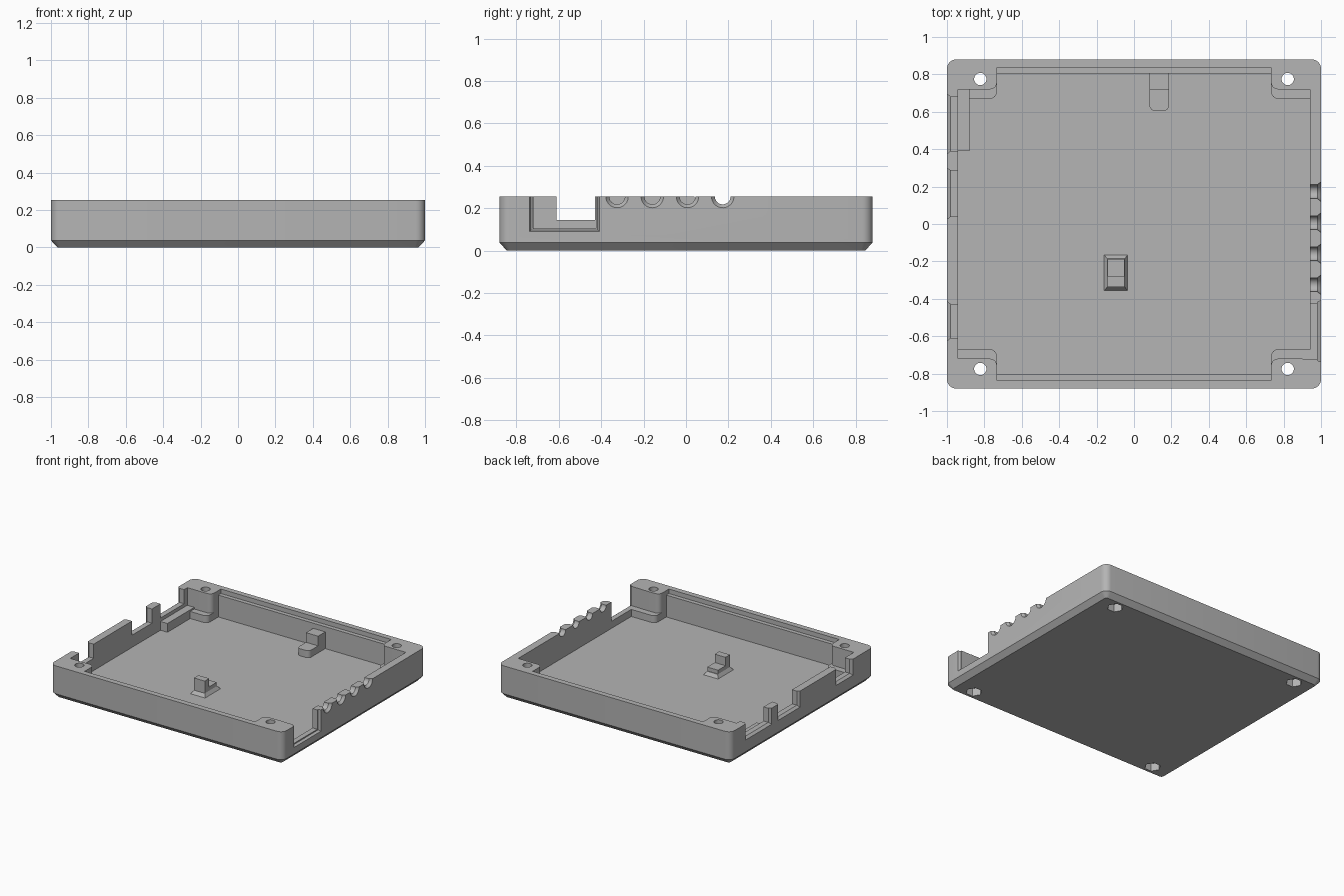
import bpy, bmesh
from math import sin, cos, pi

cube = bpy.data.objects.get("Cube")
if cube:
    bpy.data.objects.remove(cube, do_unlink=True)

GREY = (0.46, 0.46, 0.46, 1)
plastic = bpy.data.materials.new("grey plastic")
plastic.use_nodes = True
plastic.diffuse_color = GREY
plastic.node_tree.nodes["Principled BSDF"].inputs["Base Color"].default_value = GREY

TOP, FLOOR, SHELF, CLIP = 0.255, 0.05, 0.105, 0.17
HX, HY, WALL_X, WALL_Y = 1.0, 0.88, 0.94, 0.805


def loft(name, loops):
    """Closed solid through loops of equal point count."""
    bm = bmesh.new()
    rings = [[bm.verts.new(p) for p in loop] for loop in loops]
    n = len(rings[0])
    for a, b in zip(rings, rings[1:]):
        for i in range(n):
            j = (i + 1) % n
            bm.faces.new((a[i], a[j], b[j], b[i]))
    bm.faces.new(rings[0][::-1])
    bm.faces.new(rings[-1])
    bmesh.ops.recalc_face_normals(bm, faces=bm.faces)
    mesh = bpy.data.meshes.new(name)
    bm.to_mesh(mesh)
    bm.free()
    mesh.materials.append(plastic)
    obj = bpy.data.objects.new(name, mesh)
    bpy.context.collection.objects.link(obj)
    return obj


def at_z(outline, z):
    return [(x, y, z) for x, y in outline]


def prism(name, outline, z0, z1):
    return loft(name, [at_z(outline, z0), at_z(outline, z1)])


def rect(x0, x1, y0, y1):
    return [(x0, y0), (x1, y0), (x1, y1), (x0, y1)]


def arc(cx, cy, r, start, sweep, steps=6):
    return [(cx + r * cos(start + sweep * i / steps),
             cy + r * sin(start + sweep * i / steps)) for i in range(steps + 1)]


def rounded_rect(hx, hy, r):
    pts = []
    for k, (sx, sy) in enumerate([(1, 1), (-1, 1), (-1, -1), (1, -1)]):
        pts += arc(sx * (hx - r), sy * (hy - r), r, k * pi / 2, pi / 2)
    return pts


def circle(cx, cy, r, n, start=0.0):
    return arc(cx, cy, r, start, 2 * pi, n)[:-1]


def cavity_outline(corner_y, corner_x=0.733, r=0.037):
    """Rectangle with a rounded post left standing in each corner."""
    quad = [(WALL_X, corner_y)]
    quad += arc(corner_x + r, corner_y + r, r, -pi / 2, -pi / 2)
    quad += [(corner_x, WALL_Y)]
    pts = []
    for sx, sy in [(1, 1), (-1, 1), (-1, -1), (1, -1)]:
        q = [(sx * x, sy * y) for x, y in quad]
        pts += q if sx * sy > 0 else q[::-1]
    return pts


def cut(target, cutter):
    mod = target.modifiers.new("cut", "BOOLEAN")
    mod.operation, mod.solver, mod.object = "DIFFERENCE", "EXACT", cutter
    bpy.context.view_layer.objects.active = target
    bpy.ops.object.modifier_apply(modifier=mod.name)
    bpy.data.objects.remove(cutter, do_unlink=True)


def side_notch(side, y0, y1, z0, flare, step=0.0):
    """Open slot through a side wall, with a chamfered outer mouth."""
    def ring(x, e):
        return [(side * x, y, z) for y, z in rect(y0 - e, y1 + e, z0 - e, 0.4)]
    return loft("notch_cutter", [ring(0.9, 0), ring(0.98, 0), ring(0.981, step),
                                 ring(1.0, flare), ring(1.05, flare)])


# Outer shell with chamfered underside
base = loft("enclosure_base", [
    at_z(rounded_rect(HX - 0.035, HY - 0.035, 0.02), 0),
    at_z(rounded_rect(HX, HY, 0.05), 0.038),
    at_z(rounded_rect(HX, HY, 0.05), TOP)])

# Cavity, board shelves at the corners, lid rebates at front and back
cut(base, prism("cavity_cutter", cavity_outline(0.67), FLOOR, 0.4))
cut(base, prism("shelf_cutter", cavity_outline(0.72), SHELF, 0.4))
for s in (-1, 1):
    y0, y1 = sorted((s * 0.7, s * 0.837))
    cut(base, prism("rebate_cutter", rect(-0.733, 0.733, y0, y1), TOP - 0.035, 0.4))

# Screw holes with hexagonal nut pockets below
for sx in (-1, 1):
    for sy in (-1, 1):
        x, y = sx * 0.822, sy * 0.775
        cut(base, prism("screw_cutter", circle(x, y, 0.033, 24), -0.1, 0.4))
        cut(base, prism("nut_cutter", circle(x, y, 0.058, 6), -0.1, 0.06))

# Connector slots in the two side walls
for y0, y1 in [(0.39, 0.68), (0.04, 0.285), (-0.61, -0.43)]:
    cut(base, side_notch(-1, y0, y1, 0.145, 0.015))
cut(base, side_notch(1, -0.722, -0.425, 0.105, 0.016, 0.008))

# Row of half-round cable notches with flared mouths
for i in range(4):
    y = -0.325 + i * 0.166
    cut(base, loft("cable_cutter", [
        [(x, py, pz) for py, pz in circle(y, TOP, r, 32, pi / 64)]
        for x, r in [(0.9, 0.037), (0.98, 0.037), (1.0, 0.053), (1.05, 0.053)]]))

parts = [base]
LOW = FLOOR - 0.01

# Support rail inside the side wall
parts.append(prism("support_rail", rect(-0.945, -0.88, 0.39, 0.72), LOW, 0.118))

# Stepped board post on a flared foot
parts.append(loft("post_foot", [
    at_z(rect(-0.16, -0.033, -0.357, -0.165), FLOOR - 0.001),
    at_z(rect(-0.143, -0.05, -0.337, -0.185), FLOOR + 0.025)]))
parts.append(prism("post_step", rect(-0.143, -0.05, -0.337, -0.19), LOW, SHELF))
parts.append(prism("post_stop", rect(-0.143, -0.05, -0.337, -0.282), LOW, CLIP))

# Board clip against the back wall, rounded at its tip
x0, x1, tip, r = 0.083, 0.187, 0.605, 0.03
tongue = arc(x0 + r, tip + r, r, pi, pi / 2) + arc(x1 - r, tip + r, r, -pi / 2, pi / 2)
tongue += [(x1, 0.81), (x0, 0.81)]
parts.append(prism("clip_tongue", tongue, LOW, SHELF))
parts.append(prism("clip_stop", rect(x0, x1, 0.717, 0.81), LOW, CLIP + 0.01))

# Smooth the round surfaces, keep hard edges
for obj in parts:
    bpy.ops.object.select_all(action="DESELECT")
    obj.select_set(True)
    bpy.context.view_layer.objects.active = obj
    bpy.ops.object.shade_smooth_by_angle()
